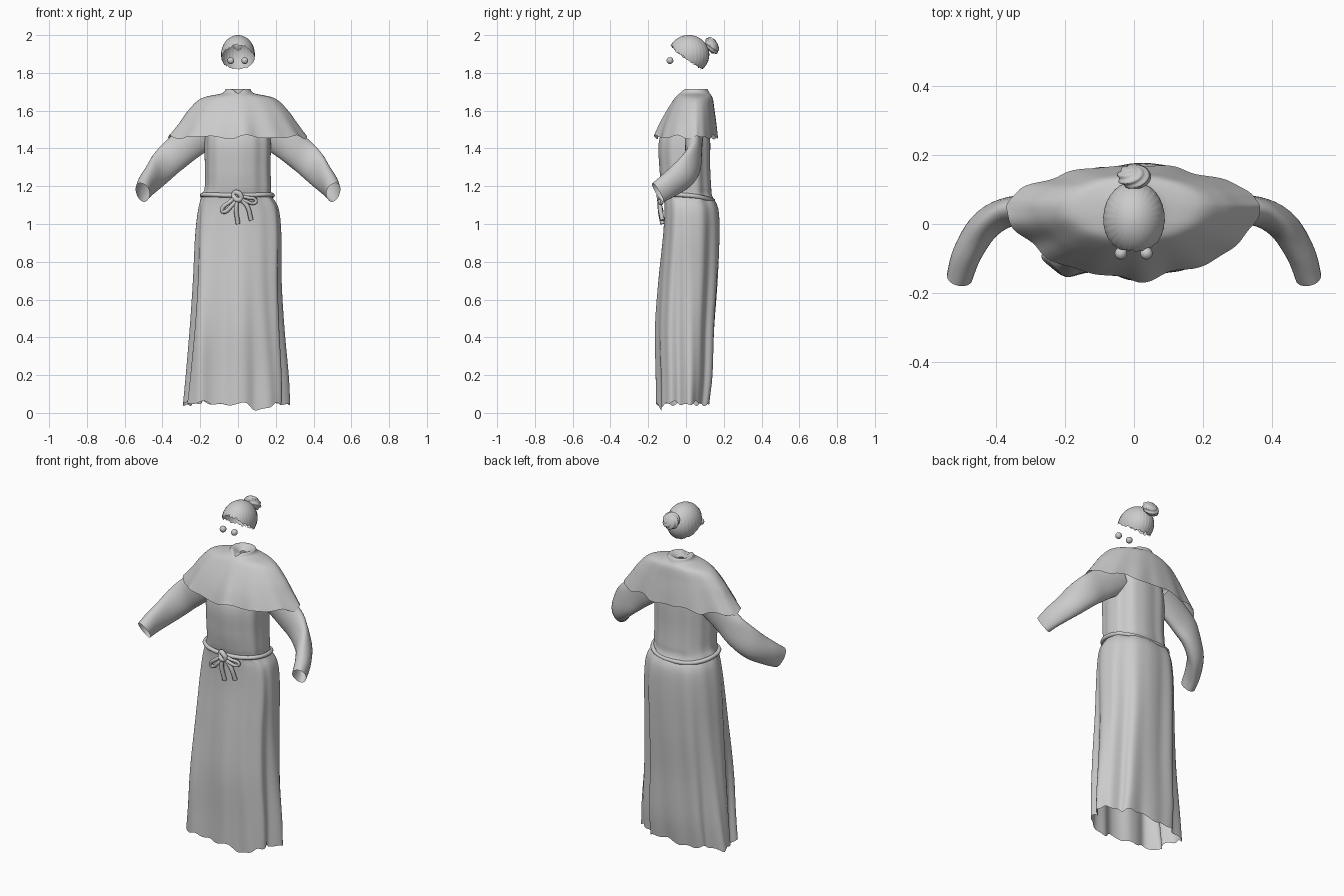
import bpy
import math
from math import sin, cos, pi, radians
from mathutils import Vector

cube = bpy.data.objects.get("Cube")
if cube:
    bpy.data.objects.remove(cube, do_unlink=True)

cloth = bpy.data.materials.new("plain_grey")
cloth.use_nodes = True
GREY = (0.6, 0.6, 0.6, 1)
cloth.diffuse_color = GREY
cloth.node_tree.nodes["Principled BSDF"].inputs["Base Color"].default_value = GREY


def finish(obj):
    obj.data.materials.clear()
    obj.data.materials.append(cloth)
    bpy.ops.object.select_all(action="DESELECT")
    obj.select_set(True)
    bpy.context.view_layer.objects.active = obj
    bpy.ops.object.shade_smooth_by_angle(angle=radians(50))


def shell(name, rows, cols, point):
    """Closed-around, open-ended surface; point(u, angle), angle 0 faces front."""
    verts = [point(r / rows, 2 * pi * c / cols) for r in range(rows + 1) for c in range(cols)]
    faces = [(r * cols + c, (r + 1) * cols + c,
              (r + 1) * cols + (c + 1) % cols, r * cols + (c + 1) % cols)
             for r in range(rows) for c in range(cols)]
    mesh = bpy.data.meshes.new(name)
    mesh.from_pydata(verts, [], faces)
    mesh.update()
    obj = bpy.data.objects.new(name, mesh)
    bpy.context.collection.objects.link(obj)
    finish(obj)


def spline(keys, u):
    """Catmull-Rom sample of a list of equal-length tuples."""
    t = u * (len(keys) - 1)
    i = min(int(t), len(keys) - 2)
    t -= i
    quad = [keys[min(max(i + k, 0), len(keys) - 1)] for k in (-1, 0, 1, 2)]
    return [0.5 * (2 * b + (c - a) * t + (2 * a - 5 * b + 4 * c - d) * t * t
                   + (3 * b - a - 3 * c + d) * t ** 3) for a, b, c, d in zip(*quad)]


def section(angle, right, left, front, back, mid, power, swell=1.0):
    """Point on a lopsided superellipse."""
    s, c = sin(angle), cos(angle)
    x = math.copysign(abs(s) ** (2 / power), s) * (left if s > 0 else right)
    y = abs(c) ** (2 / power) * ((front - mid) if c > 0 else (back - mid))
    return x * swell, mid + y * swell


def rope(name, points, radius, closed=False):
    curve = bpy.data.curves.new(name, "CURVE")
    curve.dimensions = "3D"
    curve.bevel_depth = radius
    curve.bevel_resolution = 2
    curve.resolution_u = 6
    curve.use_fill_caps = True
    line = curve.splines.new("BEZIER")
    line.bezier_points.add(len(points) - 1)
    line.use_cyclic_u = closed
    for knot, co in zip(line.bezier_points, points):
        knot.co = co
        knot.handle_left_type = knot.handle_right_type = "AUTO"
    obj = bpy.data.objects.new(name, curve)
    bpy.context.collection.objects.link(obj)
    bpy.ops.object.select_all(action="DESELECT")
    obj.select_set(True)
    bpy.context.view_layer.objects.active = obj
    bpy.ops.object.convert(target="MESH")
    finish(bpy.context.view_layer.objects.active)


# Robe: height, right, left, front, back
ROBE = [(1.6, .15, .15, -.07, .12), (1.45, .172, .172, -.138, .127), (1.3, .172, .172, -.138, .127),
        (1.2, .172, .175, -.127, .132), (1.15, .187, .178, -.117, .137),
        (1.08, .207, .215, -.112, .17), (.94, .222, .228, -.118, .176), (.7, .232, .226, -.14, .167),
        (.45, .248, .235, -.155, .15), (.2, .27, .25, -.15, .14), (.05, .285, .253, -.148, .122)]


def robe_point(u, a):
    z, right, left, front, back = spline(ROBE, u)
    drop = max(0, 1.15 - z)
    depth = .012 + .045 * drop if z < 1.12 else .018
    fold = sin(7 * a + 0.6 + drop) + 0.6 * sin(12 * a + 2 - drop) + 0.4 * sin(5 * a - drop)
    x, y = section(a, right, left, front, back, 0, 2.3, 1 + depth * fold)
    # one deep pleat on the right of the front
    y -= .05 * min(drop, .8) * math.exp(-((x + .2) / .045) ** 2) * max(0, cos(a)) ** .3
    # ragged hem, lowest a little left of centre front
    hem = max(0, (u - .9) * 10)
    z += hem * (.008 * sin(7 * a) + .006 * sin(17 * a) - .042 * math.exp(-((a - .38) / .2) ** 2))
    return x, y, z


shell("robe", 60, 144, robe_point)

# Shoulder cape, its collar turned in at the neck
CAPE = [(1.69, .015, .015, .03, .06), (1.715, .062, .062, -.012, .108),
        (1.692, .085, .085, -.035, .125), (1.665, .195, .195, -.06, .142),
        (1.6, .265, .265, -.1, .152), (1.53, .315, .315, -.135, .162), (1.46, .37, .365, -.16, .17)]


def cape_point(u, a):
    z, right, left, front, back = spline(CAPE, u)
    ripple = u ** 3 * (.03 * sin(9 * a + 1) + .025 * sin(14 * a))
    x, y = section(a, right, left, front, back, .05, 2.05 - .25 * u, 1 + ripple * abs(cos(a)))
    z += u ** 5 * (.007 * sin(8 * a) + .005 * sin(13 * a))
    # notch at the throat
    z -= .025 * math.exp(-(x / .02) ** 2 - ((u - .17) / .1) ** 2) * (cos(a) > 0)
    return x, y, z


shell("shoulder_cape", 36, 120, cape_point)

# Sleeves: path, radius and flatness
SLEEVE = [(.15, .045, 1.51, .09, .6), (.27, .042, 1.42, .088, .52), (.36, .036, 1.34, .085, .5),
          (.43, -.005, 1.27, .08, .56), (.482, -.085, 1.21, .068, .62), (.505, -.15, 1.168, .058, .65)]
for side, label in ((1, "left"), (-1, "right")):
    def sleeve_point(u, a):
        *mid, radius, flat = spline(SLEEVE, u)
        ahead = Vector(spline(SLEEVE, min(u + .02, 1))[:3])
        behind = Vector(spline(SLEEVE, max(u - .02, 0))[:3])
        along = (ahead - behind).normalized()
        across = along.cross(Vector((0, 0, 1))).normalized()
        over = across.cross(along)
        radius *= 1 + .035 * sin(3 * a + 7 * u)
        p = Vector(mid) + radius * (across * cos(a) * flat + over * sin(a))
        return p.x * side, p.y, p.z
    shell(label + "_sleeve", 24, 28, sleeve_point)

# Rope belt, bow loops and hanging ends
belt = []
for i in range(28):
    a = 2 * pi * i / 28
    x, y = section(a, .19, .183, -.124, .143, 0, 2.3)
    belt.append((x, y, 1.138 + .014 * cos(a) + .014 * sin(a) ** 2))
rope("belt", belt, .012, True)
rope("bow_loop_right", [(0, -.125, 1.15), (-.04, -.14, 1.12), (-.085, -.132, 1.075),
                        (-.08, -.13, 1.065), (-.03, -.14, 1.1), (0, -.128, 1.14)], .011)
rope("bow_loop_left", [(0, -.125, 1.15), (.05, -.138, 1.14), (.095, -.128, 1.125),
                       (.09, -.128, 1.112), (.045, -.14, 1.12), (0, -.128, 1.14)], .009)
rope("belt_end_middle", [(0, -.13, 1.14), (-.01, -.138, 1.1), (0, -.125, 1.0)], .012)
rope("belt_end_left", [(0, -.13, 1.14), (.045, -.138, 1.1), (.07, -.125, 1.02)], .012)
rope("belt_knot", [(-.02, -.13, 1.16), (.0, -.142, 1.165), (.015, -.14, 1.135),
                   (-.01, -.14, 1.13)], .014, True)


# Hair cap: bare face at the front, long at the nape
def hair_point(u, a):
    c = cos(a)
    ragged = 2 * sin(23 * a) + 2 * sin(9 * a)
    reach = radians(108 - 39 * c - 9 * c * c + ragged) * u
    strand = 1 + .006 * sin(30 * a) * sin(reach)
    return (.089 * strand * sin(reach) * sin(a), .015 - .108 * strand * sin(reach) * c,
            1.897 + .103 * cos(reach))


shell("hair_cap", 20, 120, hair_point)

# Twisted bun at the back of the head
BUN_AXIS = Vector((0, .85, .5)).normalized()
BUN_UP = BUN_AXIS.cross(Vector((1, 0, 0)))


def bun_point(u, a):
    t = pi * u
    r = 1 + .08 * sin(5 * a + 8 * t) * sin(t)
    p = Vector((0, .138, 1.945)) + BUN_AXIS * (.03 * r * cos(t))
    p += (Vector((1, 0, 0)) * cos(a) + BUN_UP * sin(a)) * (.047 * r * sin(t))
    return tuple(p)


shell("hair_bun", 24, 48, bun_point)

# Eyes
for x, label in ((.036, "left"), (-.038, "right")):
    bpy.ops.mesh.primitive_uv_sphere_add(segments=20, ring_count=12, radius=.018,
                                         location=(x, -.085, 1.865), rotation=(pi / 2, 0, 0))
    eye = bpy.context.object
    eye.name = label + "_eye"
    finish(eye)
